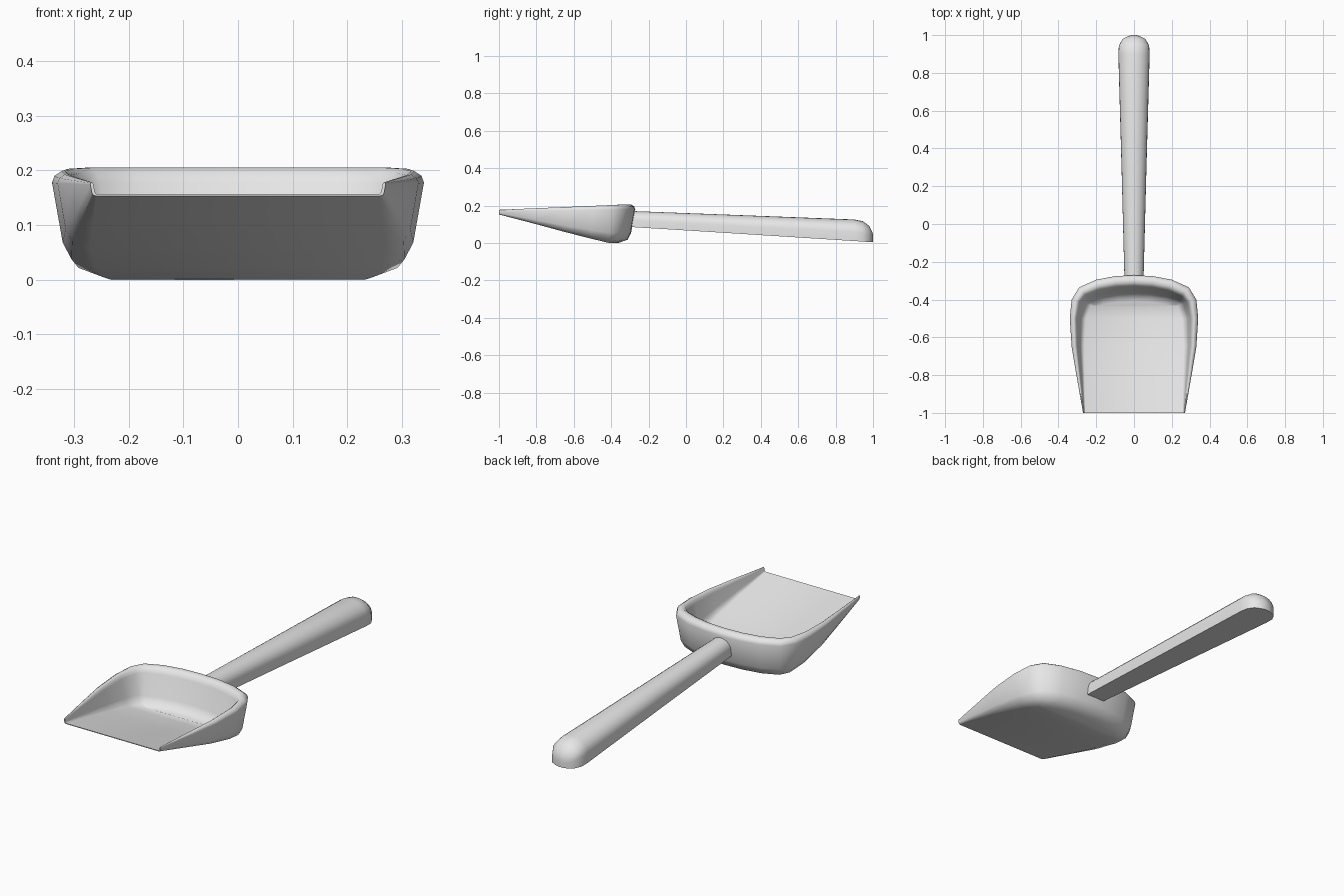
import bpy, bmesh, math
from mathutils import Vector

if "Cube" in bpy.data.objects:
    bpy.data.objects.remove(bpy.data.objects["Cube"], do_unlink=True)

grey = bpy.data.materials.new("light_grey")
grey.use_nodes = True
grey.diffuse_color = (0.8, 0.8, 0.8, 1)
grey.node_tree.nodes["Principled BSDF"].inputs["Base Color"].default_value = (0.8, 0.8, 0.8, 1)


def finish(bm, name, angle):
    bmesh.ops.recalc_face_normals(bm, faces=bm.faces)
    mesh = bpy.data.meshes.new(name)
    bm.to_mesh(mesh)
    bm.free()
    mesh.materials.append(grey)
    obj = bpy.data.objects.new(name, mesh)
    bpy.context.collection.objects.link(obj)
    bpy.ops.object.select_all(action='DESELECT')
    obj.select_set(True)
    bpy.context.view_layer.objects.active = obj
    bpy.ops.object.shade_smooth_by_angle(angle=math.radians(angle))


def skin(bm, rings, closed):
    """Join neighbouring rows of vertices with quads."""
    for a, b in zip(rings, rings[1:]):
        n = len(a)
        for k in range(n if closed else n - 1):
            m = (k + 1) % n
            bm.faces.new((a[k], a[m], b[m], b[k]))


# Scoop: half of the rim outline from the front corner (x, y, underside height)
half = [(.27, -1, .153), (.305, -.8, .099), (.33, -.65, .058), (.34, -.5, .022),
        (.33, -.4, .004), (.29, -.335, 0), (.2, -.295, 0), (.1, -.276, 0)]
outline = half + [(0, -.271, 0)] + [(-x, y, z) for x, y, z in reversed(half)]

# Wall section, from outer floor over the rim to inner floor (inset, height share)
outer = [(.09, 0), (.04, .09), (.022, .26), (0, .88), (.005, .95), (.02, 1)]
inner = [(.038, 1), (.052, .96), (.062, .86), (.088, .35), (.105, .2), (.135, .14)]

bm = bmesh.new()
rows = []
last = len(outline) - 1
for i, (x, y, low) in enumerate(outline):
    before, after = outline[max(i - 1, 0)], outline[min(i + 1, last)]
    inward = Vector((before[1] - after[1], after[0] - before[0])).normalized()
    if i in (0, last):
        inward = Vector((-1 if x > 0 else 1, 0))
    high = .178 + .027 * min((y + 1) / .65, 1)
    tall = high - low
    row = []
    for j, (inset, share) in enumerate(outer + inner):
        d = inset * tall / .2
        if j >= len(outer):
            d *= .72 + .28 * abs(inward.y)
        row.append(bm.verts.new((x + inward.x * d, y + inward.y * d, low + share * tall)))
    rows.append(row)
skin(bm, rows, False)

# Floor strips above and below, joining the two sides
for k in (0, -1):
    for i in range(len(half)):
        corners = [rows[i][k], rows[i + 1][k], rows[last - i - 1][k], rows[last - i][k]]
        bm.faces.new(list(dict.fromkeys(corners)))

# Front lip and wall ends
bm.faces.new((rows[0][0], rows[0][-1], rows[-1][-1], rows[-1][0]))
bm.faces.new(rows[0])
bm.faces.new(rows[-1])
finish(bm, "scoop", 45)

# Handle: arched section with a flat underside (y, half width, bottom, top)
stations = [(-.31, .05, .087, .172), (.3, .066, .049, .149), (.9, .083, .011, .126),
            (.945, .08, .008, .117), (.98, .06, .006, .092), (.995, .03, .005, .062),
            (1, .012, .005, .045)]
bm = bmesh.new()
rings = []
for y, w, low, high in stations:
    tall = high - low
    section = [(w, 0)]
    for k in range(13):
        a = math.pi * k / 12
        section.append((w * math.cos(a), tall * (.42 + .58 * math.sin(a))))
    section.append((-w, 0))
    rings.append([bm.verts.new((x, y, low + z)) for x, z in section])
skin(bm, rings, True)
bm.faces.new(rings[0])
bm.faces.new(rings[-1])
finish(bm, "handle", 50)
